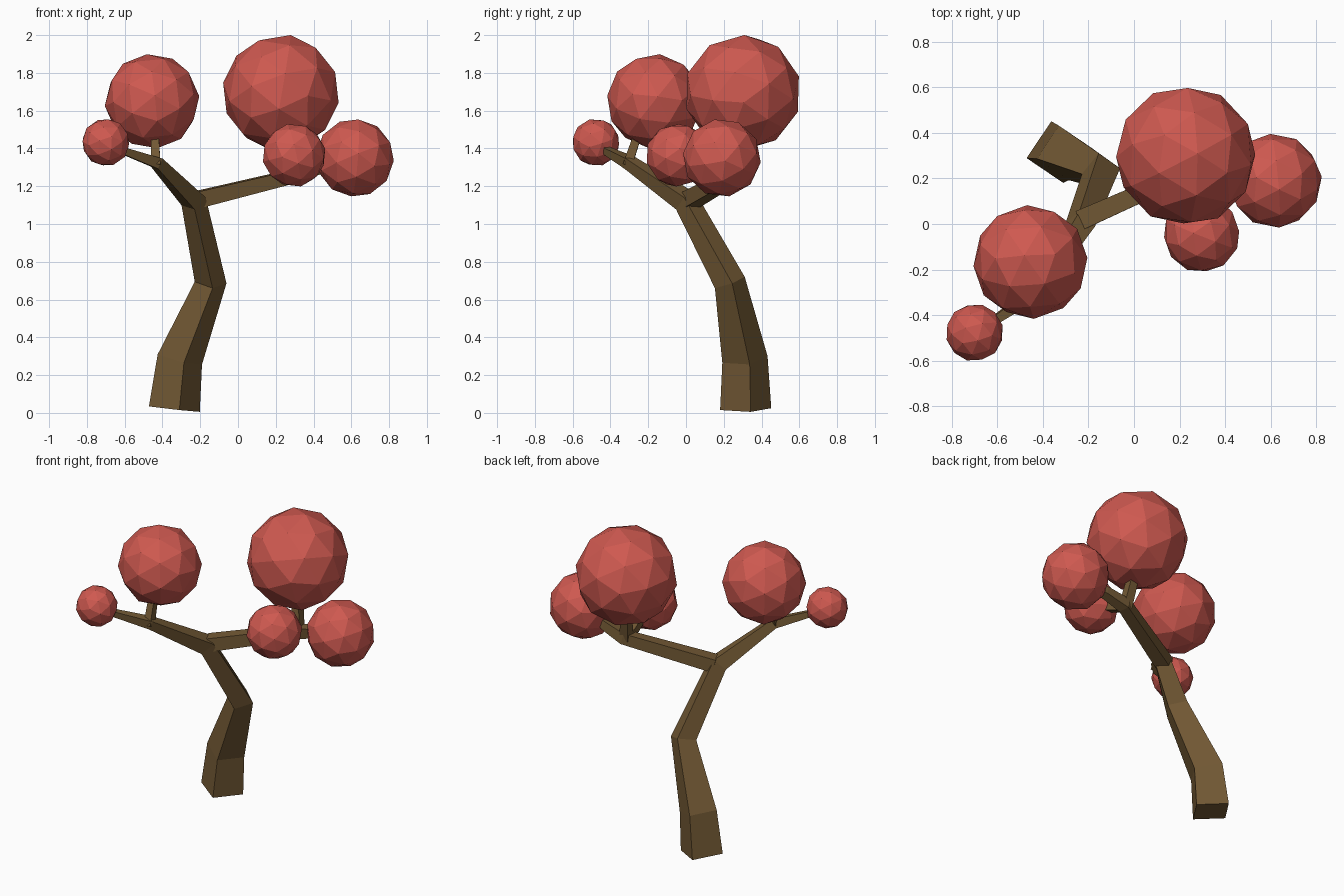
import bpy, bmesh, math
from mathutils import Vector, Euler

if "Cube" in bpy.data.objects:
    bpy.data.objects.remove(bpy.data.objects["Cube"])


def material(name, color):
    m = bpy.data.materials.new(name)
    m.diffuse_color = (*color, 1)
    m.use_nodes = True
    m.node_tree.nodes["Principled BSDF"].inputs["Base Color"].default_value = m.diffuse_color
    return m


bark = material("bark", (0.17, 0.10, 0.035))
leaf = material("leaf", (0.62, 0.10, 0.08))


def finish(bm, name, mat):
    bmesh.ops.recalc_face_normals(bm, faces=bm.faces)
    mesh = bpy.data.meshes.new(name)
    bm.to_mesh(mesh)
    bm.free()
    mesh.materials.append(mat)
    obj = bpy.data.objects.new(name, mesh)
    bpy.context.collection.objects.link(obj)


def limb(name, path, ref):
    """Square tube through (x, y, z, corner radius); ref points at a corner."""
    bm = bmesh.new()
    pts = [Vector(p[:3]) for p in path]
    u = Vector(ref)
    rings = []
    for i, p in enumerate(pts):
        t = Vector()
        if i > 0:
            t += (p - pts[i - 1]).normalized()
        if i < len(pts) - 1:
            t += (pts[i + 1] - p).normalized()
        t.normalize()
        u = (u - t * u.dot(t)).normalized()
        v = t.cross(u)
        r = path[i][3]
        rings.append([bm.verts.new(p + d * r) for d in (u, v, -u, -v)])
    for a, b in zip(rings, rings[1:]):
        for k in range(4):
            j = (k + 1) % 4
            bm.faces.new((a[k], a[j], b[j], b[k]))
    bm.faces.new(rings[0])
    bm.faces.new(rings[-1])
    finish(bm, name, bark)


def clump(name, center, radius, rot):
    bm = bmesh.new()
    bmesh.ops.create_icosphere(bm, subdivisions=2, radius=radius)
    e = Euler([math.radians(a) for a in rot]).to_matrix()
    for v in bm.verts:
        v.co = e @ v.co + Vector(center)
    finish(bm, name, leaf)


# Trunk flowing into the left branch
limb("trunk", [(-0.337, 0.316, 0.02, 0.138), (-0.308, 0.312, 0.283, 0.123),
               (-0.145, 0.232, 0.69, 0.085), (-0.235, 0.0, 1.12, 0.068),
               (-0.43, -0.3, 1.325, 0.042), (-0.6, -0.415, 1.385, 0.027),
               (-0.69, -0.47, 1.425, 0.025)], (0.98, 0.19, 0))

# Right branch and the twigs (corner set diagonally for a flat top)
limb("right_branch", [(-0.23, 0.02, 1.125, 0.062), (0.28, 0.245, 1.25, 0.05),
                      (0.42, 0.235, 1.29, 0.04), (0.58, 0.2, 1.34, 0.03)], (-0.4, 0.9, 1))
limb("left_twig", [(-0.435, -0.31, 1.31, 0.035), (-0.44, -0.26, 1.46, 0.03)], (1, 1, 0))
limb("right_twig", [(0.27, 0.24, 1.24, 0.042), (0.24, 0.28, 1.45, 0.036)], (1, 1, 0))
limb("front_twig", [(0.26, 0.235, 1.25, 0.04), (0.29, 0.0, 1.34, 0.03)], (1, 0, 1))

# Leaf clumps
clump("large_right_leaves", (0.227, 0.3, 1.695), 0.31, (20, 35, 10))
clump("large_left_leaves", (-0.455, -0.167, 1.65), 0.252, (10, 25, 40))
clump("small_left_leaves", (-0.70, -0.477, 1.432), 0.127, (35, 15, 60))
clump("small_front_leaves", (0.297, -0.045, 1.364), 0.169, (50, 5, 25))
clump("medium_right_leaves", (0.618, 0.19, 1.35), 0.208, (15, 50, 75))
